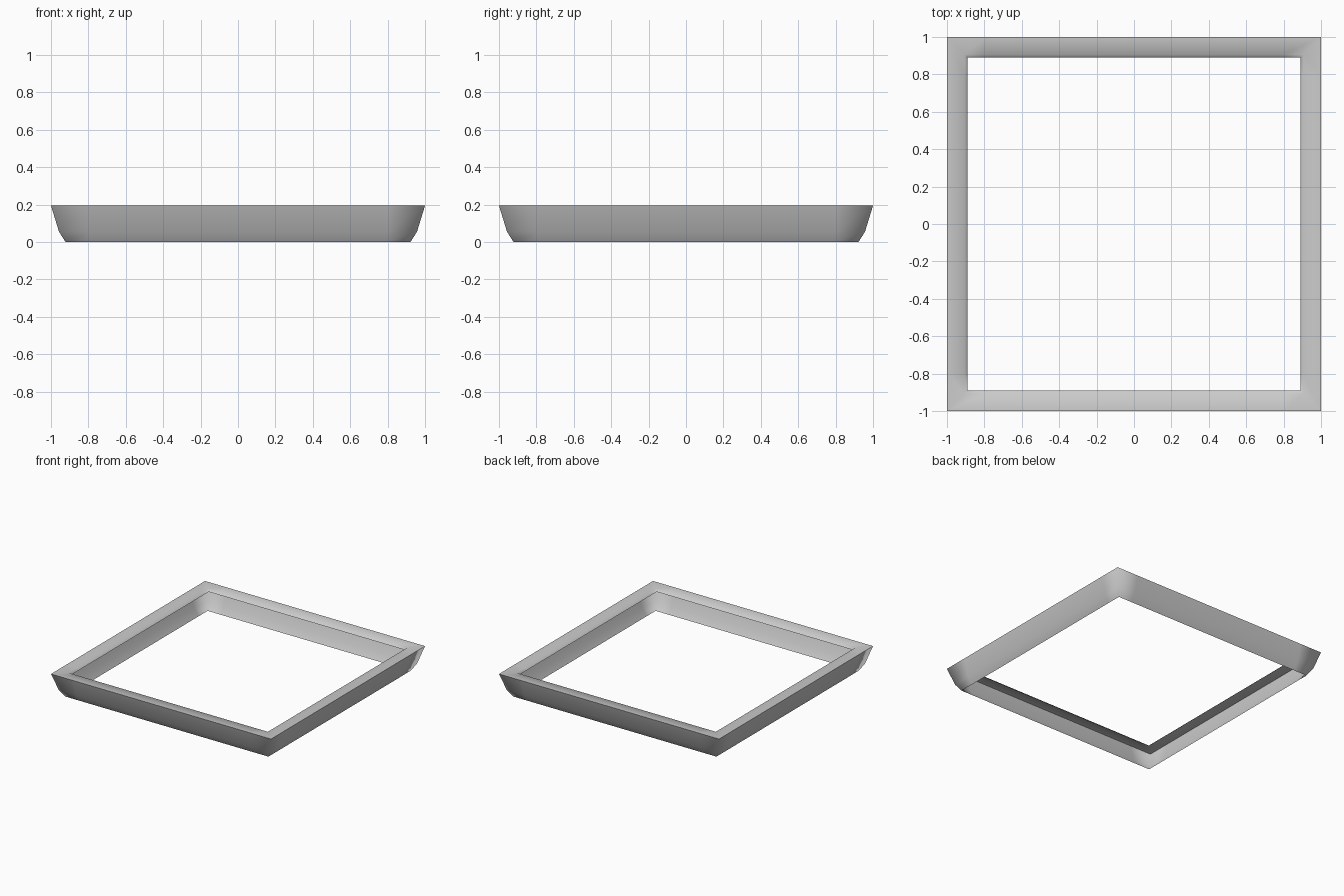
import bpy, bmesh

if "Cube" in bpy.data.objects:
    bpy.data.objects.remove(bpy.data.objects["Cube"])

# Cross-section of the thin open rim: (half-width, height), bottom edge to inner lip
PROFILE = [(0.922, 0.0), (0.957, 0.055), (1.0, 0.195), (0.905, 0.193), (0.89, 0.177)]
RIM = 2          # index of the crisp outer top edge
SUPPORT = 0.8    # side loops that keep the soft corner shading local


def square_ring(bm, r, z):
    """Square loop with support points near each corner."""
    side = [(-r, -r), (-SUPPORT, -r), (SUPPORT, -r)]
    pts = []
    for _ in range(4):
        pts += side
        side = [(-y, x) for x, y in side]
    return [bm.verts.new((x, y, z)) for x, y in pts]


# Square tray rim skinned from the profile loops
bm = bmesh.new()
rings = [square_ring(bm, r, z) for r, z in PROFILE]
n = len(rings[0])
for a, b in zip(rings, rings[1:]):
    for i in range(n):
        j = (i + 1) % n
        bm.faces.new((a[i], a[j], b[j], b[i])).smooth = True

# Sharp top edge, smooth everywhere else
for i in range(n):
    bm.edges.get((rings[RIM][i], rings[RIM][(i + 1) % n])).smooth = False

mesh = bpy.data.meshes.new("square_rim")
bm.to_mesh(mesh)
bm.free()
bpy.context.collection.objects.link(bpy.data.objects.new("square_rim", mesh))
